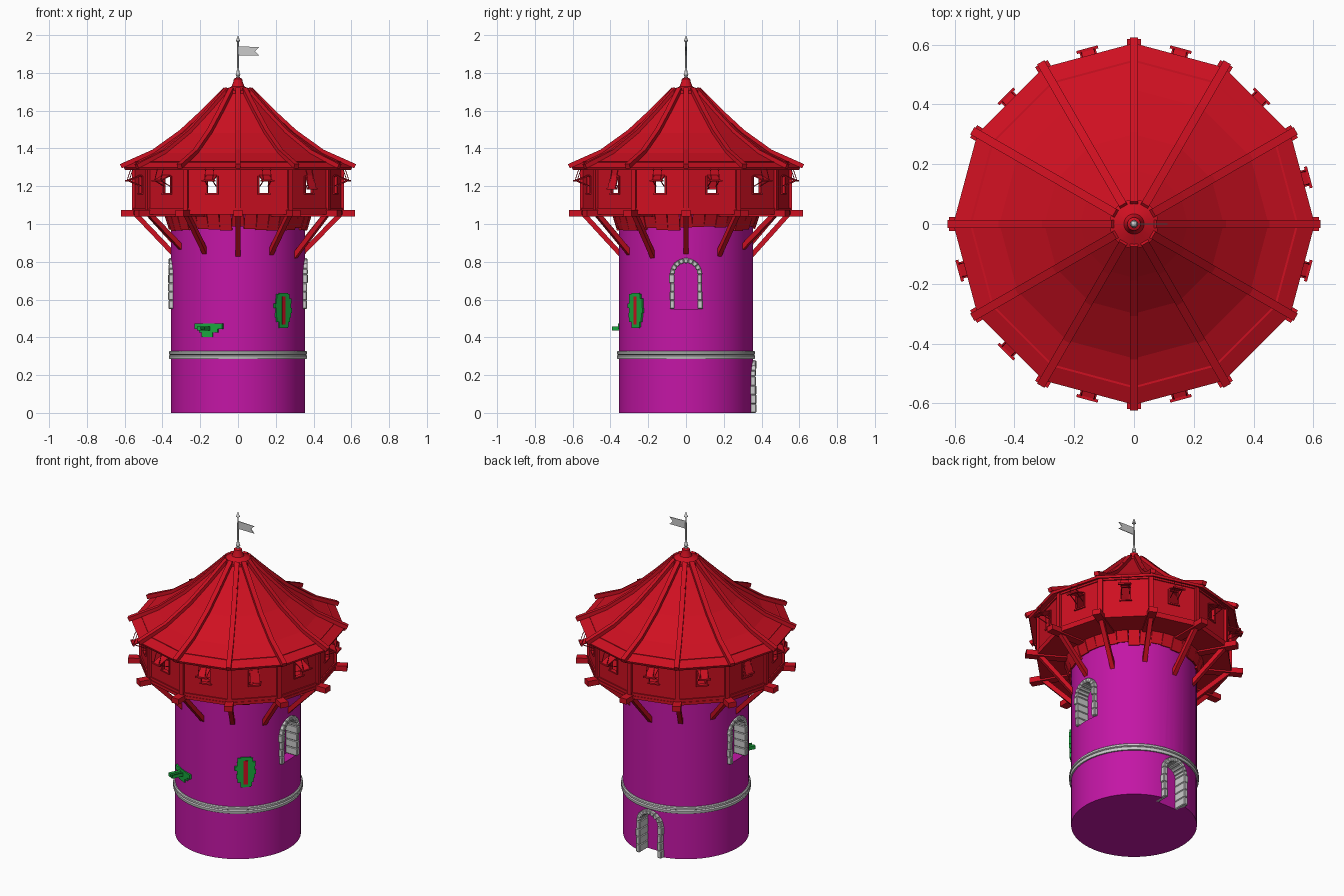
import bpy, bmesh, math, random
from math import sin, cos, pi, radians
from mathutils import Matrix, Vector

if "Cube" in bpy.data.objects:
    bpy.data.objects.remove(bpy.data.objects["Cube"])

random.seed(4)


def material(name, rgb):
    m = bpy.data.materials.new(name)
    m.diffuse_color = (*rgb, 1)
    m.use_nodes = True
    m.node_tree.nodes["Principled BSDF"].inputs["Base Color"].default_value = m.diffuse_color
    return m


RED = material("red_timber", (0.62, 0.005, 0.015))
PURPLE = material("purple_wall", (0.55, 0.008, 0.38))
GREEN = material("green_stone", (0.01, 0.4, 0.05))


def turn(deg):
    return Matrix.Rotation(radians(deg), 4, 'Z')


def finish(bm, name, mat=None, bevel=0, smooth=False):
    bmesh.ops.remove_doubles(bm, verts=bm.verts, dist=1e-6) if smooth else None
    bmesh.ops.recalc_face_normals(bm, faces=bm.faces)
    me = bpy.data.meshes.new(name)
    bm.to_mesh(me)
    bm.free()
    ob = bpy.data.objects.new(name, me)
    bpy.context.collection.objects.link(ob)
    if mat:
        me.materials.append(mat)
    if bevel:
        b = ob.modifiers.new("bevel", 'BEVEL')
        b.width, b.segments = bevel, 1
    if smooth:
        shade(ob)
    return ob


def shade(ob):
    bpy.ops.object.select_all(action='DESELECT')
    ob.select_set(True)
    bpy.context.view_layer.objects.active = ob
    bpy.ops.object.shade_smooth_by_angle(angle=radians(35))


def prism(bm, M, outline, r0, r1):
    """Extrude a (tangent, z) outline radially from r0 to r1."""
    a = [bm.verts.new(M @ Vector((r0, y, z))) for y, z in outline]
    b = [bm.verts.new(M @ Vector((r1, y, z))) for y, z in outline]
    bm.faces.new(a)
    bm.faces.new(b[::-1])
    for i in range(len(a)):
        j = (i + 1) % len(a)
        bm.faces.new((a[i], b[i], b[j], a[j]))


def box(bm, M, r0, r1, y0, y1, z0, z1):
    prism(bm, M, [(y0, z0), (y1, z0), (y1, z1), (y0, z1)], r0, r1)


def beam(bm, M, p, q, width, thick):
    """Timber from p to q, both (radius, z)."""
    a, b = Vector((p[0], 0, p[1])), Vector((q[0], 0, q[1]))
    x, y = (b - a).normalized(), Vector((0, 1, 0))
    R = Matrix((x, y, x.cross(y))).transposed().to_4x4()
    S = Matrix.Diagonal(((b - a).length, width, thick, 1))
    bmesh.ops.create_cube(bm, size=1, matrix=M @ Matrix.Translation((a + b) / 2) @ R @ S)


def lathe(name, prof, n, mat=None, smooth=True, closed=False):
    bm = bmesh.new()
    rings = [[bm.verts.new((r * cos(2 * pi * k / n), r * sin(2 * pi * k / n), z)) for k in range(n)]
             if r > 0 else [bm.verts.new((0, 0, z))] * n for r, z in prof]
    pairs = list(zip(rings, rings[1:])) + ([(rings[-1], rings[0])] if closed else [])
    for a, b in pairs:
        for k in range(n):
            j = (k + 1) % n
            vs = list(dict.fromkeys((a[k], a[j], b[j], b[k])))
            bm.faces.new(vs)
    return finish(bm, name, mat, smooth=smooth)


# Round tower wall
tower = lathe("tower_wall", [(0, 0), (.29, 0), (.355, 0), (.355, 1.06), (0, 1.06)], 64, PURPLE)


# Arched openings: cut recess, then stone surround
def arch_outline(w, z0, zs, n=12):
    return [(w, z0)] + [(w * cos(pi * i / n), zs + w * sin(pi * i / n)) for i in range(n + 1)] + [(-w, z0)]


def arch(name, deg, z0, top, wo=.087, wi=.06, front=.367, back=.285):
    zs = top - wo
    cb = bmesh.new()
    prism(cb, turn(deg), arch_outline((wo + wi) / 2, z0 if z0 else -.05, zs), .29, .5)
    cutter = finish(cb, name + "_cutter")
    mod = tower.modifiers.new("cut", 'BOOLEAN')
    mod.object, mod.operation, mod.solver = cutter, 'DIFFERENCE', 'EXACT'
    bpy.context.view_layer.objects.active = tower
    bpy.ops.object.modifier_apply(modifier=mod.name)
    bpy.data.objects.remove(cutter)
    bm = bmesh.new()
    rows = 4
    for s in (-1, 1):
        for i in range(rows):
            h = (zs - z0) / rows
            out = wo + random.uniform(-.004, .004)
            prism(bm, turn(deg), [(s * wi, z0 + i * h), (s * out, z0 + i * h),
                                  (s * out, z0 + (i + 1) * h), (s * wi, z0 + (i + 1) * h)],
                  back, front + random.uniform(-.003, .003))
    n = 9
    for i in range(n):
        a, b = pi * i / n, pi * (i + 1) / n
        prism(bm, turn(deg), [(r * cos(t), zs + r * sin(t)) for r, t in
                              ((wi, a), (wo, a), (wo, b), (wi, b))],
              back, front + random.uniform(-.003, .003))
    finish(bm, name, bevel=.004)


arch("right_window_stones", 0, .55, .82)
arch("left_window_stones", 180, .55, .82)
arch("back_door_stones", 90, 0, .28, front=.372)
shade(tower)

# Grey string course
lathe("stone_band", [(.35, .285), (.363, .285), (.366, .292), (.366, .302), (.359, .307), (.366, .311),
                     (.366, .322), (.361, .327), (.35, .327)], 64)

# Green arrow slit surround with red slit, front right
bm = bmesh.new()
M = turn(-48)
for z, w0, w1 in ((.455, .03, .035), (.48, .047, .045), (.505, .052, .05), (.53, .05, .058),
                  (.555, .062, .052), (.58, .05, .055), (.605, .047, .04)):
    box(bm, M, .33, .362, -w0, -.012, z, z + .025)
    box(bm, M, .33, .362, .012, w1, z, z + .025)
box(bm, M, .33, .362, -.03, .03, .615, .635)
box(bm, M, .33, .362, -.03, .03, .45, .468)
finish(bm, "slit_surround", GREEN)
bm = bmesh.new()
box(bm, M, .33, .364, -.012, .012, .468, .615)
finish(bm, "slit_panel", RED)

# Green stone patch with spout, front left
bm = bmesh.new()
M = turn(244)
for z0, z1, y0, y1 in ((.445, .473, -.08, .082), (.425, .445, -.055, .055), (.402, .425, -.04, .025)):
    box(bm, M, .32, .36, y0, y1, z0, z1)
box(bm, M, .34, .43, -.033, -.012, .44, .458)
box(bm, M, .34, .43, .008, .012, .44, .458)
box(bm, M, .34, .43, -.033, .012, .437, .442)
finish(bm, "spout_stones", GREEN)

# Plank skirt under the gallery
bm = bmesh.new()
for k in range(36):
    beam(bm, turn(k * 10), (.36, random.uniform(.965, .99)), (.388, 1.06), .064, .012)
finish(bm, "plank_skirt", RED)

# Gallery floor, joists, braces and posts
lathe("gallery_floor", [(0, 1.05), (.56, 1.05), (.56, 1.068), (0, 1.068)], 12, RED, smooth=False)
joists, braces, posts = bmesh.new(), bmesh.new(), bmesh.new()
for k in range(12):
    M = turn(k * 30)
    box(joists, M, .3, .62, -.024, .024, 1.04, 1.073)
    z = random.uniform(.83, .88)
    beam(braces, M, (.34, z - .01), (.54, 1.05), .026, .026)
    box(posts, M, .53, .56, -.014, .014, 1.06, 1.325)
finish(joists, "floor_joists", RED)
finish(braces, "diagonal_braces", RED)
finish(posts, "corner_posts", RED)

# Gallery walls with window holes, trim and propped shutters
walls, trim, shutters, props = (bmesh.new() for _ in range(4))
half = .55 * sin(radians(15))
for k in range(12):
    deg = 15 + k * 30
    M = turn(deg)
    for y0, y1, z0, z1 in ((-half, half, 1.06, 1.165), (-half, half, 1.25, 1.33),
                           (-half, -.027, 1.165, 1.25), (.027, half, 1.165, 1.25)):
        box(walls, M, .516, .531, y0, y1, z0, z1)
    box(trim, M, .525, .538, -half, half, 1.068, 1.085)
    box(trim, M, .525, .538, -half, half, 1.295, 1.32)
    for s in (-.031, .031):
        box(trim, M, .525, .536, s - .004, s + .004, 1.16, 1.255)
    box(trim, M, .525, .54, -.036, .036, 1.157, 1.165)
    if deg in (165, 315):
        tip = (.558, 1.185)
    else:
        tip = (.607, 1.228)
    beam(shutters, M, (.533, 1.257), tip, .056, .006)
    box(shutters, M, tip[0] - .008, tip[0] + .002, -.037, .037, tip[1] - .003, tip[1] + .006)
    for s in (-.022, .022):
        Ms = M @ Matrix.Translation((0, s, 0))
        beam(props, Ms, (.531, 1.2), (tip[0] - .01, tip[1]), .004, .004)
        beam(props, Ms, (tip[0] - .004, tip[1]), (tip[0] - .025, 1.29), .003, .003)
finish(walls, "gallery_walls", RED)
finish(trim, "gallery_trim", RED)
finish(shutters, "window_shutters", RED)
finish(props, "shutter_props", RED)

# Twelve-sided swept roof with hip timbers
prof = [(.605, 1.3), (.45, 1.375), (.3, 1.483), (.18, 1.595), (.07, 1.705)]
lathe("roof", prof + [(r - .006, z - .014) for r, z in prof[::-1]], 12, RED, smooth=False, closed=True)
bm = bmesh.new()
hip = [(.62, 1.3)] + prof[1:]
for k in range(12):
    for p, q in zip(hip, hip[1:]):
        beam(bm, turn(k * 30), (p[0], p[1] + .006), (q[0] - .003, q[1] + .008), .028, .024)
finish(bm, "hip_timbers", RED)
lathe("roof_cap", [(0, 1.69), (.082, 1.692), (.082, 1.708), (.034, 1.728), (.024, 1.755), (.022, 1.768),
                   (.01, 1.775), (0, 1.775)], 20, RED)

# Spire with swallow-tailed pennant
lathe("spire", [(0, 1.765), (.013, 1.77), (.008, 1.78), (.013, 1.79), (.008, 1.8), (.005, 1.83), (.004, 1.965),
                (.011, 1.968), (0, 2.0)], 12)
bm = bmesh.new()
prism(bm, Matrix.Rotation(-pi / 2, 4, 'Z'), [(.003, 1.893), (.112, 1.893), (.09, 1.915), (.112, 1.937),
                                             (.003, 1.94)], -.002, .002)
finish(bm, "pennant")
